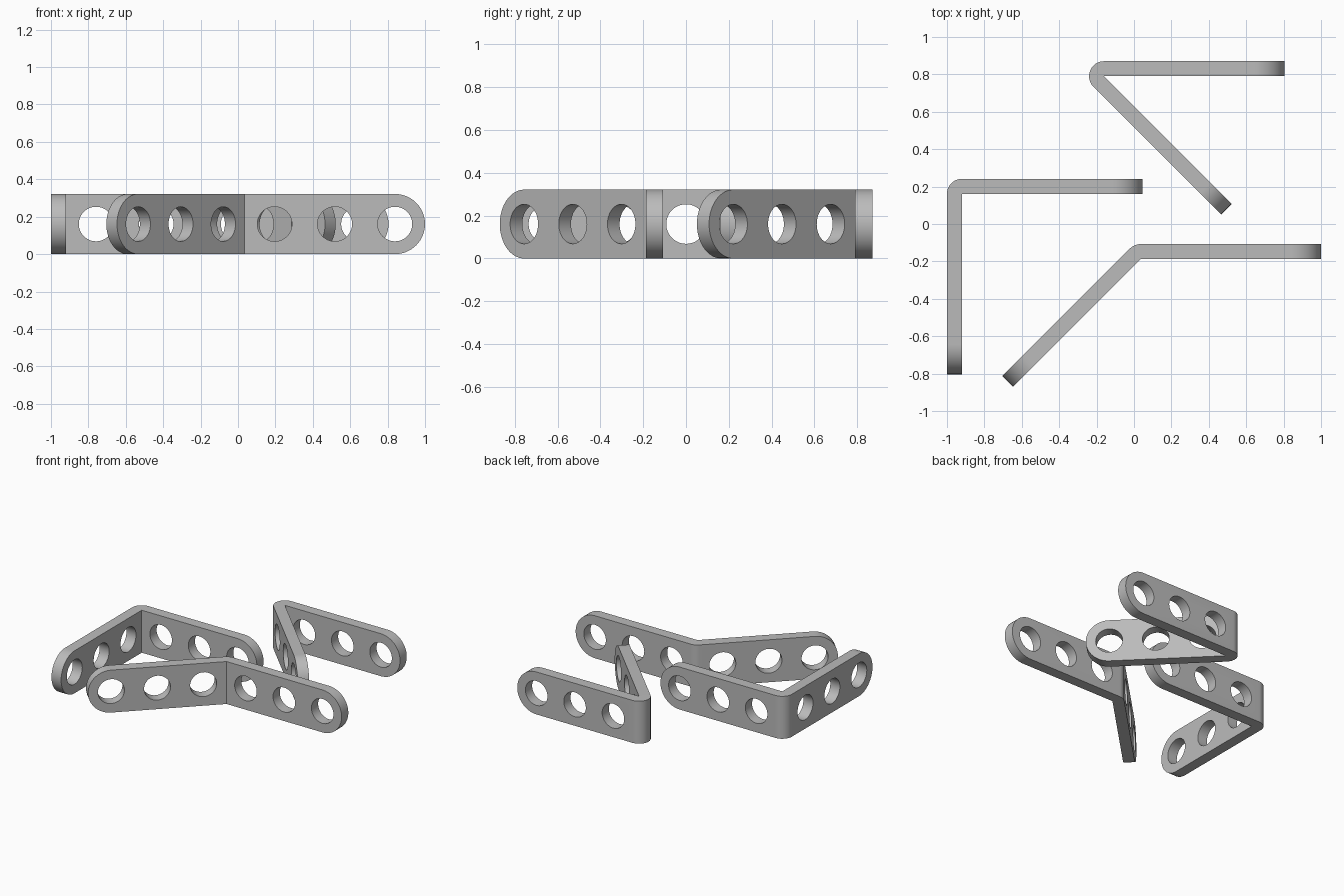
import bpy
import bmesh
from math import sin, cos, pi, radians
from mathutils import Vector

cube = bpy.data.objects.get("Cube")
if cube:
    bpy.data.objects.remove(cube, do_unlink=True)

UNIT = 0.1608            # half the strip height
THICK = UNIT / 2
LENGTH = UNIT * 6
HOLE = UNIT * 0.575

grey = bpy.data.materials.new("plain_grey")
grey.use_nodes = True
colour = (0.5, 0.5, 0.5, 1)
grey.diffuse_color = colour
grey.node_tree.nodes["Principled BSDF"].inputs["Base Color"].default_value = colour


def arc(u, r, start, sweep, n):
    """Points on an arc centred on the strip's mid line."""
    return [(u + r * cos(start + sweep * i / n), UNIT + r * sin(start + sweep * i / n))
            for i in range(n + 1)]


def add_arm(bm, corner, along, outward):
    """Flat strip with a round end and three holes, open where it meets the bend."""
    loops = [[(0, 0)] + arc(LENGTH - UNIT, UNIT, -pi / 2, pi, 32) + [(0, 2 * UNIT)]]
    loops += [arc(UNIT * k, HOLE, 0, 2 * pi, 48)[:-1] for k in (1, 3, 5)]
    sides = []
    for offset in (0, THICK):
        base = corner + outward * offset
        rings = [[bm.verts.new(base + along * u + Vector((0, 0, z))) for u, z in pts]
                 for pts in loops]
        edges = [bm.edges.new((r[i - 1], r[i])) for r in rings for i in range(len(r))]
        bmesh.ops.triangle_fill(bm, edges=edges, use_beauty=True, normal=outward)
        sides.append(rings)
    for k, (inner, outer) in enumerate(zip(*sides)):
        for i in range(1 if k == 0 else 0, len(inner)):
            bm.faces.new((inner[i - 1], inner[i], outer[i], outer[i - 1]))


def add_bend(bm, corner, n1, n2, steps=16):
    """Rounded wedge around the inner corner, joining both arms."""
    angle = n1.to_2d().angle_signed(n2.to_2d())
    start = n1.to_2d()
    rows = []
    for z in (0, 2 * UNIT):
        lift = Vector((0, 0, z))
        centre = bm.verts.new(corner + lift)
        row = []
        for i in range(steps + 1):
            a = -angle * i / steps
            d = Vector((start.x * cos(a) - start.y * sin(a),
                        start.x * sin(a) + start.y * cos(a), 0))
            row.append(bm.verts.new(corner + lift + d * THICK))
        bm.faces.new([centre] + row)
        rows.append(row)
    low, high = rows
    for i in range(steps):
        bm.faces.new((low[i], low[i + 1], high[i + 1], high[i]))


def bracket(name, x, y, deg1, deg2):
    corner = Vector((x, y, 0))
    d1, d2 = (Vector((cos(radians(d)), sin(radians(d)), 0)) for d in (deg1, deg2))
    # Outward normals point away from the opposite arm
    n1 = (d1 * d1.dot(d2) - d2).normalized()
    n2 = (d2 * d1.dot(d2) - d1).normalized()
    bm = bmesh.new()
    add_arm(bm, corner, d1, n1)
    add_arm(bm, corner, d2, n2)
    add_bend(bm, corner, n1, n2)
    bmesh.ops.remove_doubles(bm, verts=bm.verts, dist=0.0002)
    bmesh.ops.recalc_face_normals(bm, faces=bm.faces)
    mesh = bpy.data.meshes.new(name)
    bm.to_mesh(mesh)
    bm.free()
    mesh.materials.append(grey)
    obj = bpy.data.objects.new(name, mesh)
    bpy.context.collection.objects.link(obj)
    bpy.ops.object.select_all(action='DESELECT')
    obj.select_set(True)
    bpy.context.view_layer.objects.active = obj
    bpy.ops.object.shade_smooth_by_angle(angle=radians(30))


# Right-angle, wide and narrow brackets
bracket("right_angle_bracket", -0.9196, 0.161, 0, -90)
bracket("wide_angle_bracket", 0.0352, -0.188, 0, -135)
bracket("narrow_angle_bracket", -0.16, 0.79, 0, -45)
